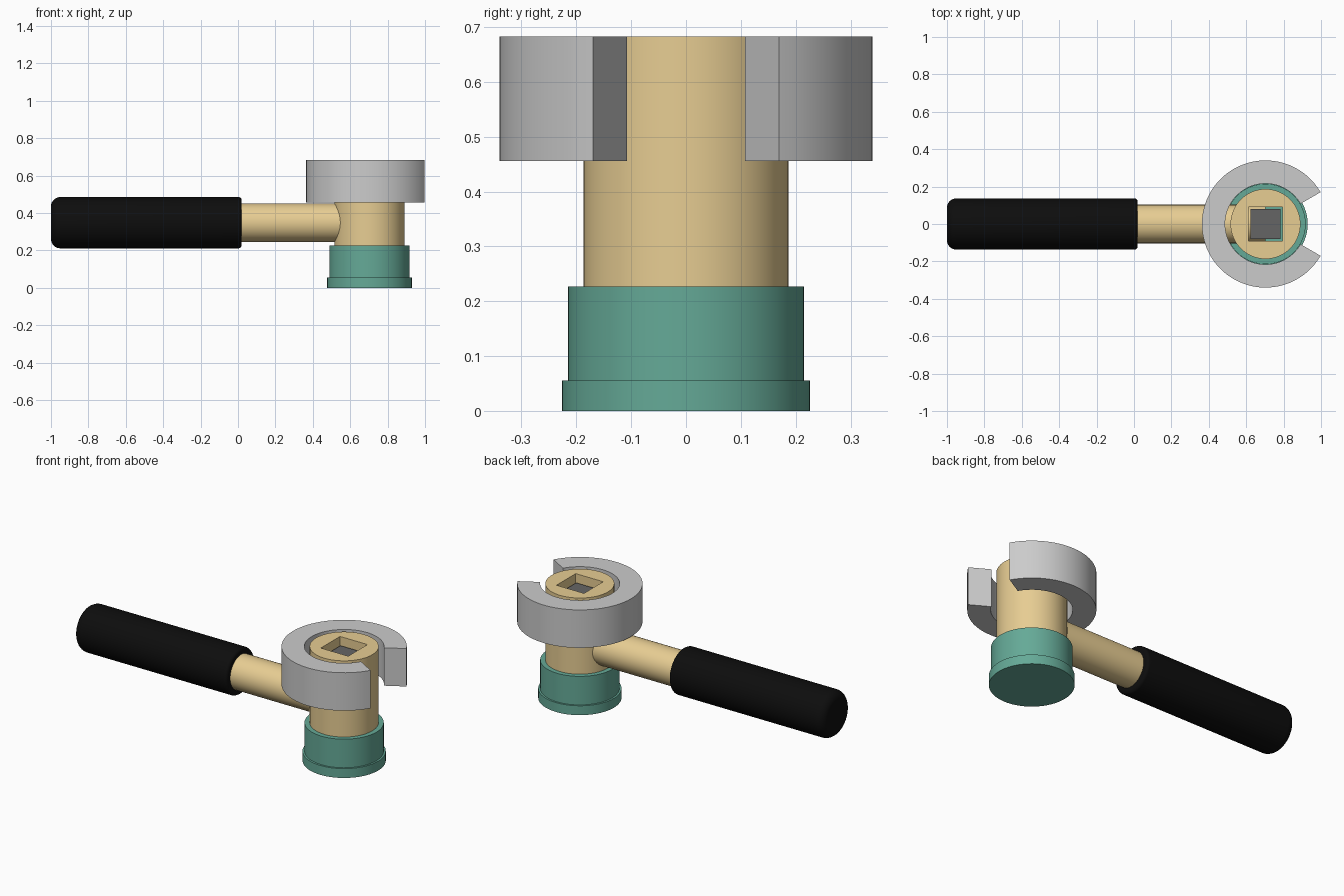
import bpy, bmesh
from math import sin, cos, pi, radians
from mathutils import Vector

if "Cube" in bpy.data.objects:
    bpy.data.objects.remove(bpy.data.objects["Cube"])

N = 64
CX = 0.703          # vertical axis of the head
HZ = 0.348          # height of the handle axis


def material(name, rgb):
    m = bpy.data.materials.new(name)
    m.diffuse_color = (*rgb, 1)
    m.use_nodes = True
    m.node_tree.nodes["Principled BSDF"].inputs["Base Color"].default_value = m.diffuse_color
    return m


wood = material("wood", (0.80, 0.61, 0.29))
teal = material("teal", (0.13, 0.40, 0.31))
black = material("black", (0.004, 0.004, 0.004))
dark = material("dark_grey", (0.13, 0.13, 0.13))


def circle(r, z):
    return [Vector((r * cos(2 * pi * i / N), r * sin(2 * pi * i / N), z)) for i in range(N)]


def square(half, z):
    pts = []
    for p in circle(1, 0):
        k = half / max(abs(p.x), abs(p.y))
        pts.append(Vector((p.x * k, p.y * k, z)))
    return pts


def loft(name, loops, mat=None, caps=False, cyclic=False, along_x=False):
    """Skin a row of equal-length closed loops into one mesh."""
    bm = bmesh.new()
    rows = []
    for loop in loops:
        rows.append([bm.verts.new((p.z, p.y, HZ + p.x) if along_x
                                  else (CX + p.x, p.y, p.z)) for p in loop])
    pairs = list(zip(rows, rows[1:])) + ([(rows[-1], rows[0])] if cyclic else [])
    for a, b in pairs:
        for i in range(len(a)):
            j = (i + 1) % len(a)
            bm.faces.new((a[i], a[j], b[j], b[i]))
    if caps:
        bm.faces.new(rows[0])
        bm.faces.new(rows[-1])
    bmesh.ops.recalc_face_normals(bm, faces=bm.faces)
    me = bpy.data.meshes.new(name)
    bm.to_mesh(me)
    bm.free()
    ob = bpy.data.objects.new(name, me)
    bpy.context.collection.objects.link(ob)
    if mat:
        me.materials.append(mat)
    me.shade_smooth()
    me.set_sharp_from_angle(angle=radians(30))
    return ob


# stepped base
loft("base", [circle(r, z) for r, z in
              ((0.226, 0), (0.226, 0.056), (0.215, 0.056), (0.215, 0.227))], teal, caps=True)

# round post with a square socket through it
loft("post", [circle(0.187, 0.227), circle(0.187, 0.683),
              square(0.091, 0.683), square(0.091, 0.227)], wood, cyclic=True)

# square pin sunk in the socket
loft("socket_pin", [[Vector((x * 0.08, y * 0.08, z)) for x, y in
                     ((-1, -1), (1, -1), (1, 1), (-1, 1))] for z in (0.227, 0.635)],
     dark, caps=True)

# open collar: a rectangular section swept 300 degrees
section = ((0.216, 0.456), (0.34, 0.456), (0.34, 0.683), (0.216, 0.683))
angles = [radians(30 + 300 * i / N) for i in range(N + 1)]
loft("collar", [[Vector((r * cos(a), r * sin(a), z)) for r, z in section] for a in angles],
     caps=True)

# handle rod running to the head axis
loft("handle_rod", [circle(0.103, x) for x in (-0.1, CX)], wood, caps=True, along_x=True)


# grip with rounded ends
def fillet(x, r, f, sign):
    return [(r - f + f * sin(t), x + sign * f * (1 - cos(t)))
            for t in [i * pi / 16 for i in range(9)]]


profile = fillet(-1.0, 0.137, 0.05, 1) + fillet(0.02, 0.137, 0.018, -1)[::-1]
loft("grip", [circle(r, x) for r, x in profile], black, caps=True, along_x=True)
